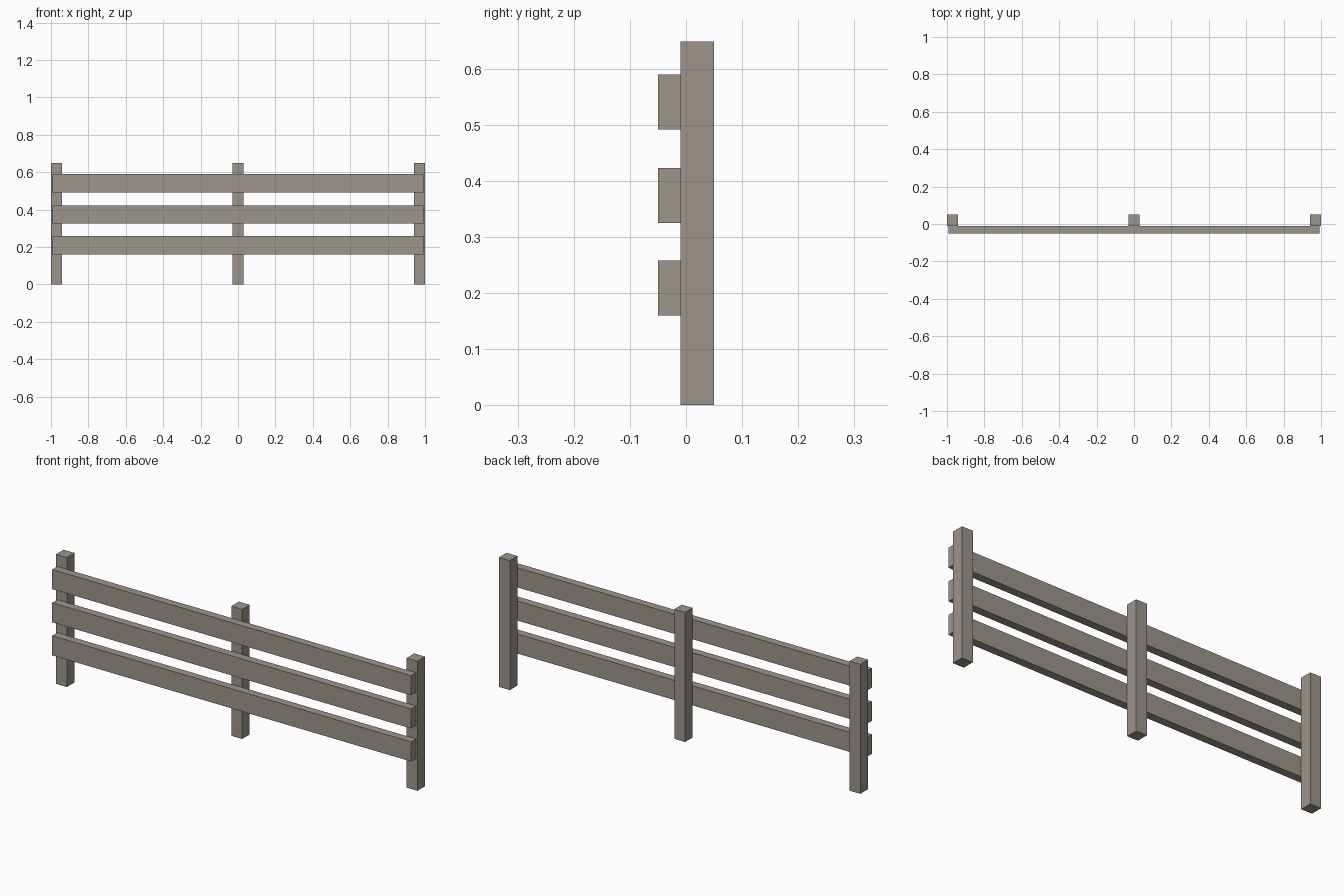
import bpy

if "Cube" in bpy.data.objects:
    bpy.data.objects.remove(bpy.data.objects["Cube"])

wood = bpy.data.materials.new("weathered grey wood")
wood.diffuse_color = (0.34, 0.30, 0.26, 1.0)
wood.use_nodes = True
wood.node_tree.nodes["Principled BSDF"].inputs["Base Color"].default_value = wood.diffuse_color


def box(name, lo, hi):
    """Box object spanning two opposite corners."""
    centre = [(a + b) / 2 for a, b in zip(lo, hi)]
    bpy.ops.mesh.primitive_cube_add(size=1, location=centre)
    obj = bpy.context.object
    obj.name = name
    obj.scale = [b - a for a, b in zip(lo, hi)]
    bpy.ops.object.transform_apply(location=False, rotation=False, scale=True)
    obj.data.materials.append(wood)


# Three square posts
for side, x in (("left", -0.97), ("middle", 0.0), ("right", 0.97)):
    box(side + "_post", (x - 0.03, -0.01, 0.0), (x + 0.03, 0.05, 0.648))

# Three horizontal rails across the front of the posts
for level, z in (("lower", 0.16), ("centre", 0.325), ("upper", 0.491)):
    box(level + "_rail", (-0.993, -0.05, z), (0.992, -0.01, z + 0.098))
